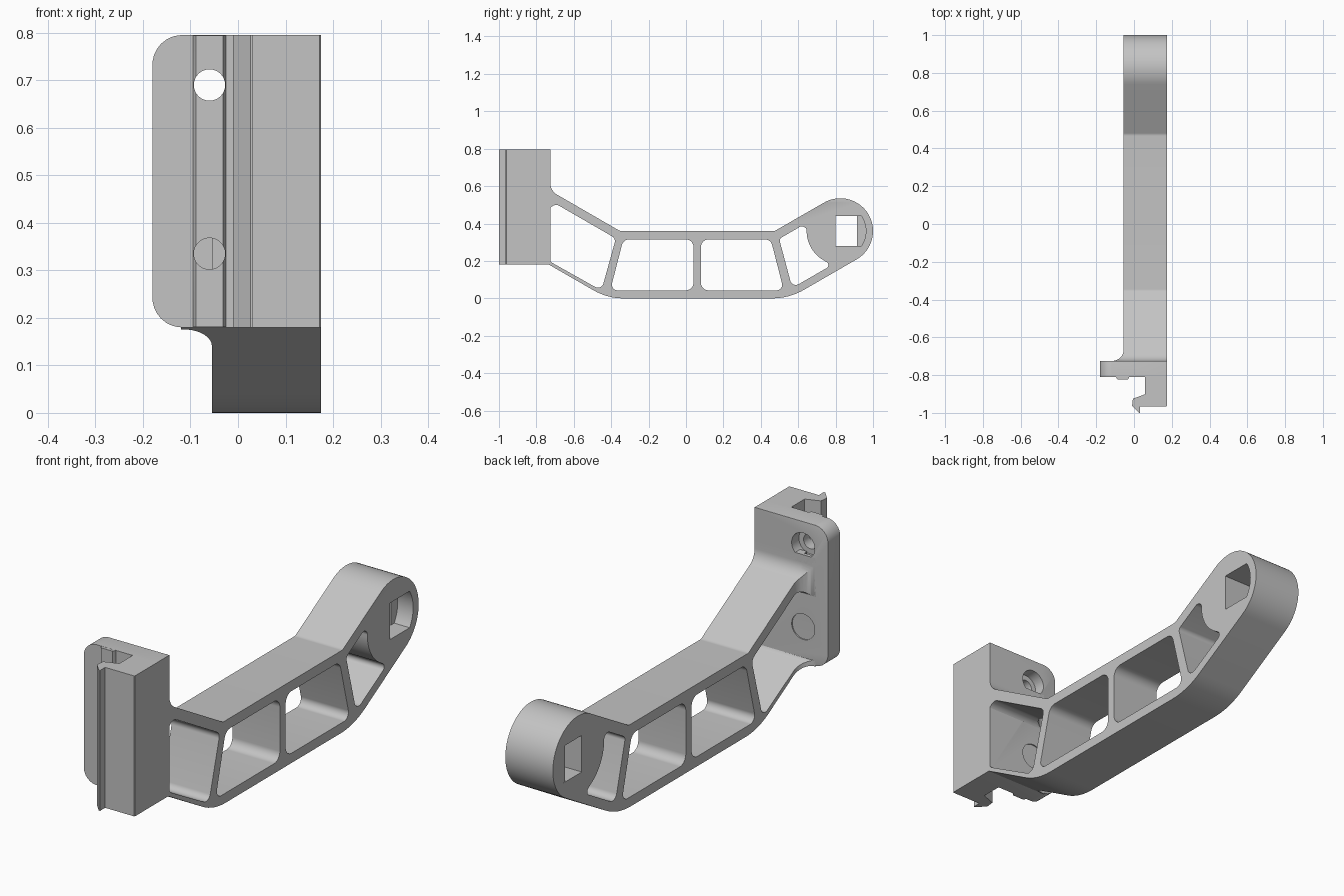
import bpy, bmesh, math
from mathutils import Vector

cube = bpy.data.objects.get("Cube")
if cube:
    bpy.data.objects.remove(cube)

grey = bpy.data.materials.new("light grey plastic")
grey.use_nodes = True
COLOUR = (0.55, 0.55, 0.55, 1)
grey.diffuse_color = COLOUR
grey.node_tree.nodes["Principled BSDF"].inputs["Base Color"].default_value = COLOUR


def arc(cx, cy, r, a0, a1, n):
    """Points along an arc, angles in degrees."""
    angles = [math.radians(a0 + (a1 - a0) * i / n) for i in range(n + 1)]
    return [(cx + r * math.cos(a), cy + r * math.sin(a)) for a in angles]


def rounded(corners, n=8):
    """Turn (u, v, radius) corners into an outline with filleted corners."""
    out = []
    for i, c in enumerate(corners):
        p = Vector(c[:2])
        r = c[2] if len(c) > 2 else 0
        if not r:
            out.append(p)
            continue
        a = (Vector(corners[i - 1][:2]) - p).normalized()
        b = (Vector(corners[(i + 1) % len(corners)][:2]) - p).normalized()
        half = a.angle(b) / 2
        centre = p + (a + b).normalized() * (r / math.sin(half))
        start = p + a * (r / math.tan(half)) - centre
        end = p + b * (r / math.tan(half)) - centre
        out += [centre + start.lerp(end, k / n).normalized() * r for k in range(n + 1)]
    return out


def prism(name, loops, axis, lo, hi, bevel=0, pick=lambda a, b: True):
    """Extrude an outline with holes along an axis; optionally round picked cap edges."""
    curve = bpy.data.curves.new(name, "CURVE")
    curve.dimensions, curve.fill_mode = "2D", "BOTH"
    curve.extrude = (hi - lo) / 2
    for loop in loops:
        s = curve.splines.new("POLY")
        s.points.add(len(loop) - 1)
        for pt, p in zip(s.points, loop):
            pt.co = (p[0], p[1], 0, 1)
        s.use_cyclic_u = True
    temp = bpy.data.objects.new(name + "_outline", curve)
    bpy.context.collection.objects.link(temp)
    depsgraph = bpy.context.evaluated_depsgraph_get()
    mesh = bpy.data.meshes.new_from_object(temp.evaluated_get(depsgraph))
    bpy.data.objects.remove(temp)
    bm = bmesh.new()
    bm.from_mesh(mesh)
    mid = (lo + hi) / 2
    for v in bm.verts:
        u, w, d = v.co.x, v.co.y, v.co.z + mid
        v.co = {"x": (d, u, w), "y": (u, d, w), "z": (u, w, d)}[axis]
    bmesh.ops.remove_doubles(bm, verts=bm.verts, dist=1e-5)
    bmesh.ops.recalc_face_normals(bm, faces=bm.faces)
    if bevel:
        k = "xyz".index(axis)
        edges = [e for e in bm.edges
                 if abs(e.verts[0].co[k] - e.verts[1].co[k]) < 1e-4
                 and e.calc_face_angle(0) > 1 and pick(e.verts[0].co, e.verts[1].co)]
        bmesh.ops.bevel(bm, geom=edges, offset=bevel, segments=3, profile=0.5,
                        affect="EDGES", clamp_overlap=True)
    bm.to_mesh(mesh)
    bm.free()
    mesh.materials.clear()
    mesh.materials.append(grey)
    obj = bpy.data.objects.new(name, mesh)
    bpy.context.collection.objects.link(obj)
    return obj


def combine(obj, cutter, operation):
    """Apply a boolean and discard the cutter."""
    mod = obj.modifiers.new("cut", "BOOLEAN")
    mod.object, mod.operation, mod.solver = cutter, operation, "EXACT"
    depsgraph = bpy.context.evaluated_depsgraph_get()
    mesh = bpy.data.meshes.new_from_object(obj.evaluated_get(depsgraph))
    obj.modifiers.clear()
    obj.data = mesh
    bpy.data.objects.remove(cutter)


RIGHT, LEFT = -0.055, 0.175
BACK, FRONT = -0.725, -0.81
BOTTOM, TOP = 0.18, 0.795
HUB = (0.825, 0.36)

# Arm side outline: bent bar ending in a round hub
arm_outline = rounded([(-0.76, 0.196), (-0.42, 0, 0.32), (0.5515, 0, 0.34)]
                      + arc(*HUB, 0.175, -60, 120, 32)
                      + [(0.474, 0.36, 0.03), (-0.353, 0.36, 0.03),
                         (BACK, 0.575, 0.07), (BACK, 0.65), (-0.76, 0.65)])

# Lightening windows between the struts
windows = [
    rounded([(-0.73, 0.198, 0.035), (-0.452, 0.042, 0.03),
             (-0.375, 0.32, 0.03), (-0.73, 0.525, 0.035)]),
    rounded([(-0.405, 0.043, 0.03), (0.04, 0.043, 0.04),
             (0.04, 0.315, 0.04), (-0.335, 0.315, 0.04)]),
    rounded([(0.08, 0.043, 0.04), (0.523, 0.043, 0.03),
             (0.453, 0.315, 0.04), (0.08, 0.315, 0.04)]),
    rounded([(0.568, 0.056, 0.03), (0.778, 0.177, 0.018)]
            + arc(*HUB, 0.18, 236, 184, 12)
            + [(0.645, 0.403, 0.025), (0.498, 0.318, 0.02)]),
]

# Square hub socket with one bowed side
socket = [(0.80, 0.44), (0.80, 0.28)] + arc(0.817, 0.36, 0.145, -33.5, 33.5, 10)

parts = [prism("arm", [arm_outline] + windows + [socket], "x", RIGHT, LEFT, 0.006)]

# Ledge partly filling the bowed side of the socket
ledge = [(0.915, 0.275), (0.965, 0.275), (0.965, 0.445), (0.915, 0.445)]
parts.append(prism("socket_ledge", [ledge], "x", RIGHT + 0.0005, 0.1))

# Concave flare where the arm's side meets the plate
flare = prism("arm_flare", [arm_outline, windows[0]], "x", -0.125, -0.04)
flare_plan = rounded([(-0.045, -0.66), (RIGHT, -0.66), (RIGHT, BACK, 0.06),
                      (-0.12, BACK), (-0.12, -0.74), (-0.045, -0.74)])
combine(flare, prism("flare_cutter", [flare_plan], "z", -0.1, 1), "INTERSECT")
parts.append(flare)

# Mounting plate, rounded on its free side and back edge
plate_outline = rounded([(-0.18, BOTTOM, 0.062), (LEFT, BOTTOM),
                         (LEFT, TOP), (-0.18, TOP, 0.062)])
plate = prism("mounting_plate", [plate_outline], "y", FRONT, BACK, 0.02,
              lambda a, b: a.y > -0.75 and min(a.x, b.x) < 0.17)
parts.append(plate)

# Locating rib on the plate's front
rib_plan = [(-0.095, -0.80), (-0.095, FRONT), (-0.088, -0.823),
            (-0.032, -0.823), (-0.025, FRONT), (-0.025, -0.80)]
rib = prism("locating_rib", [rib_plan], "z", BOTTOM + 0.0005, TOP - 0.0005)
parts.append(rib)

# Counterbored screw holes
for z in (0.69, 0.335):
    bore = arc(-0.06, z, 0.033, 0, 348.75, 31)
    sink = arc(-0.06, z, 0.056, 0, 348.75, 31)
    for body in (plate, rib):
        combine(body, prism("bore_cutter", [bore], "y", -0.9, -0.6), "DIFFERENCE")
    combine(plate, prism("sink_cutter", [sink], "y", -0.775, -0.6), "DIFFERENCE")

# Hooked rail along the plate's left edge
hook_plan = [(LEFT, -0.80), (0.057, -0.80), (0.057, -0.902), (-0.006, -0.925),
             (-0.01, -0.962), (0.026, -1.0), (0.032, -1.0), (0.032, -0.965),
             (LEFT - 0.004, -0.965), (LEFT, -0.961)]
parts.append(prism("hooked_rail", [hook_plan], "z", BOTTOM, TOP))

# Smooth curved faces, keep crisp edges
bpy.ops.object.select_all(action="DESELECT")
for obj in parts:
    obj.select_set(True)
bpy.context.view_layer.objects.active = parts[0]
bpy.ops.object.shade_smooth_by_angle(angle=math.radians(32))
